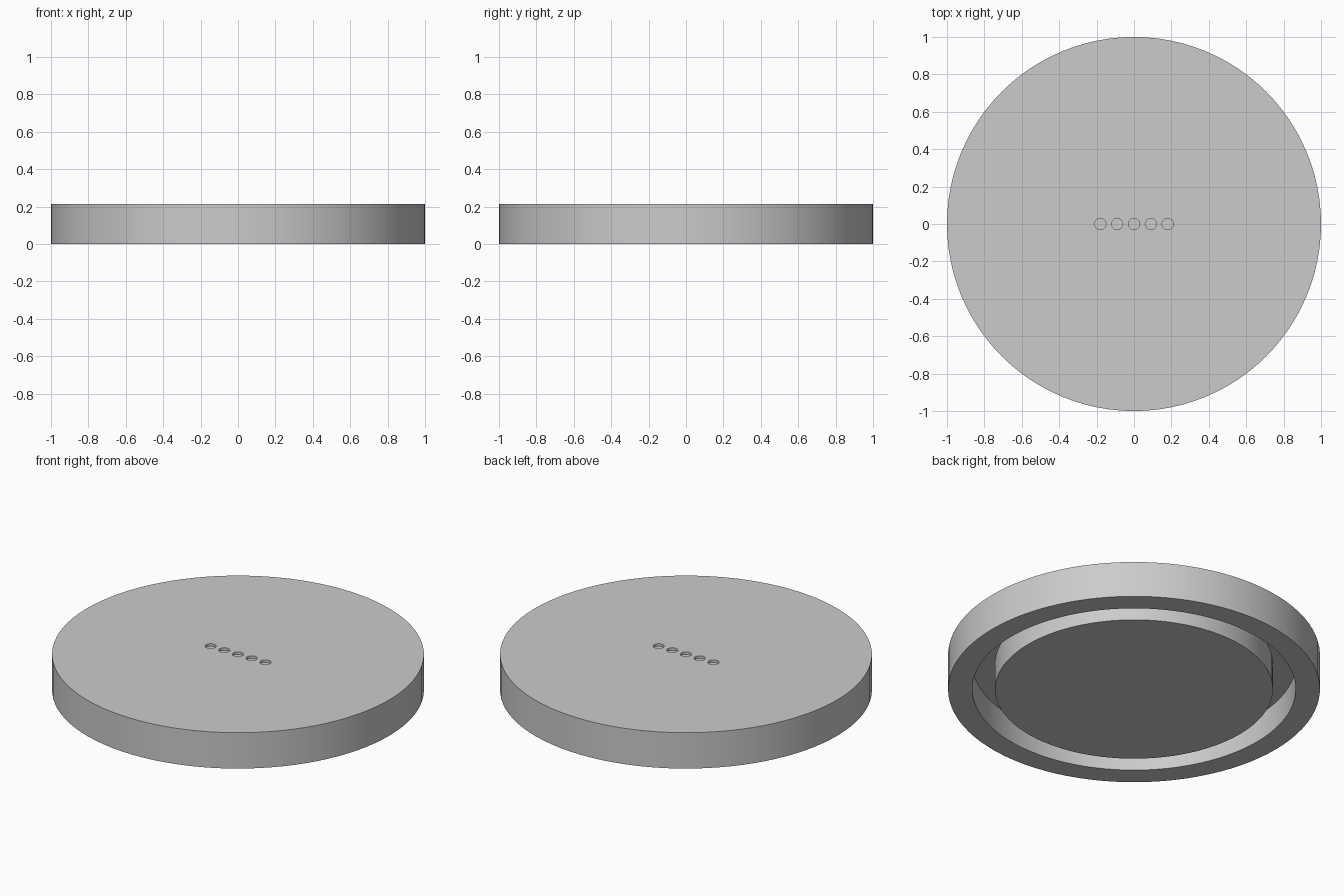
import bpy, bmesh
from math import radians

HEIGHT, GROOVE_DEPTH, HOLE_DEPTH = 0.213, 0.16, 0.015
SEGMENTS = 96

if "Cube" in bpy.data.objects:
    bpy.data.objects.remove(bpy.data.objects["Cube"])

grey = bpy.data.materials.new("plain_grey")
grey.use_nodes = True
grey.diffuse_color = (0.6, 0.6, 0.6, 1)
grey.node_tree.nodes["Principled BSDF"].inputs["Base Color"].default_value = (0.6, 0.6, 0.6, 1)


def cylinder(name, radius, bottom, top, x=0, segments=SEGMENTS):
    bpy.ops.mesh.primitive_cylinder_add(
        vertices=segments, radius=radius, depth=top - bottom,
        location=(x, 0, (bottom + top) / 2))
    obj = bpy.context.object
    obj.name = name
    obj.data.materials.append(grey)
    return obj


def cut(target, cutter):
    cutter.hide_render = True
    mod = target.modifiers.new("cut_" + cutter.name, 'BOOLEAN')
    mod.operation = 'DIFFERENCE'
    mod.solver = 'EXACT'
    mod.object = cutter
    bpy.context.view_layer.objects.active = target
    bpy.ops.object.modifier_apply(modifier=mod.name)
    bpy.data.objects.remove(cutter)


# Round lid
lid = cylinder("round_lid", 1, 0, HEIGHT)

# Ring cutter for the groove between the outer rim and the central plug
ring = cylinder("groove", 0.87, -0.1, GROOVE_DEPTH)
cut(ring, cylinder("plug_space", 0.747, -0.2, HEIGHT))
cut(lid, ring)

# Row of five shallow holes across the top
for i in range(-2, 3):
    cut(lid, cylinder("hole", 0.03, HEIGHT - HOLE_DEPTH, HEIGHT + 0.1, i * 0.09, 32))

# Smooth curved walls with crisp edges
bpy.ops.object.select_all(action='DESELECT')
lid.select_set(True)
bpy.context.view_layer.objects.active = lid
bpy.ops.object.shade_smooth_by_angle(angle=radians(30))
